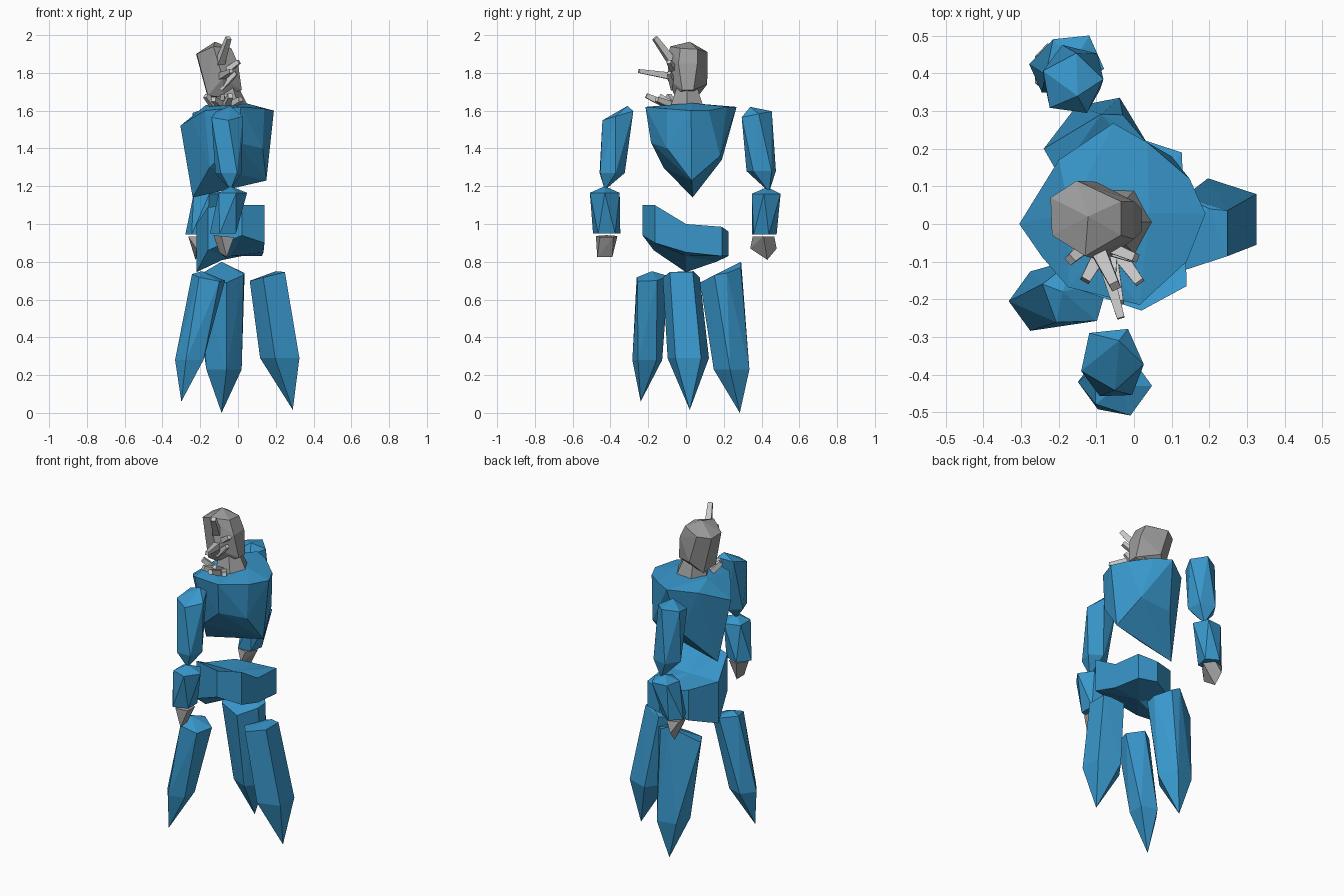
import bpy, bmesh, math
from mathutils import Vector


def material(name, rgb):
    m = bpy.data.materials.new(name)
    m.diffuse_color = (*rgb, 1)
    return m


BLUE = material("blue cloth", (0.04, 0.31, 0.60))
GREY = material("grey skin", (0.33, 0.33, 0.33))
LIGHT = material("light grey", (0.60, 0.60, 0.60))


def finish(name, bm, mat):
    bmesh.ops.recalc_face_normals(bm, faces=bm.faces)
    me = bpy.data.meshes.new(name)
    bm.to_mesh(me)
    bm.free()
    me.materials.append(mat)
    ob = bpy.data.objects.new(name, me)
    bpy.context.collection.objects.link(ob)


def hull(name, pts, mat):
    """Faceted convex solid around the points."""
    bm = bmesh.new()
    for p in pts:
        bm.verts.new(p)
    bmesh.ops.convex_hull(bm, input=bm.verts)
    loose = [v for v in bm.verts if not v.link_faces]
    bmesh.ops.delete(bm, geom=loose, context='VERTS')
    finish(name, bm, mat)


def ring(x, y, z, r, n=5, turn=0, tilt=(0, 0)):
    """Points of an n-gon; tilt slopes it along x and y."""
    out = []
    for i in range(n):
        a = math.radians(turn) + math.tau * i / n
        dx, dy = r * math.cos(a), r * math.sin(a)
        out.append((x + dx, y + dy, z + dx * tilt[0] + dy * tilt[1]))
    return out


# torso: broad shoulders narrowing to a keel
hull("torso", [
    (-.055, .268, 1.62), (.035, .217, 1.62), (.148, .12, 1.6), (.19, .027, 1.6),
    (.14, -.1, 1.61), (.015, -.215, 1.62), (-.175, -.168, 1.6), (-.244, -.088, 1.56),
    (-.305, 0, 1.52), (-.236, .106, 1.56), (-.2, .17, 1.6),
    (-.17, .03, 1.63), (.04, .03, 1.64), (-.1, -.08, 1.63),
    (.15, .03, 1.23), (-.24, .035, 1.14), (.1, .18, 1.36), (-.1, .19, 1.34),
    (.13, -.1, 1.4), (.0, -.185, 1.43), (-.15, -.12, 1.3)], BLUE)

# pelvis: ring of (x, y, top, bottom), lifted on one side
plan = [(.14, -.165, 1.1, .9), (.02, -.23, 1.1, .94), (-.16, -.17, 1.09, .86),
        (-.22, 0, 1.0, .745), (-.13, .16, .985, .8), (.02, .225, .96, .83),
        (.127, .19, .985, .83), (.135, 0, 1.0, .85)]
bm = bmesh.new()
top = [bm.verts.new((x, y, t)) for x, y, t, b in plan]
bot = [bm.verts.new((x, y, b)) for x, y, t, b in plan]
ct, cb = bm.verts.new((-.02, 0, 1.0)), bm.verts.new((-.04, 0, .83))
for i in range(len(plan)):
    j = (i + 1) % len(plan)
    bm.faces.new((top[i], top[j], bot[j], bot[i]))
    bm.faces.new((ct, top[i], top[j]))
    bm.faces.new((cb, bot[j], bot[i]))
finish("pelvis", bm, BLUE)

# limbs: upper ring, lower ring, end points
hull("right_side_leg", ring(.165, -.025, .725, .103, 5, 36, (.25, 0))
     + ring(.232, .012, .29, .115, 5, 36) + [(.29, .02, .016), (.2, .04, .75)], BLUE)
hull("front_left_leg", ring(-.155, -.185, .715, .092, 5, 20, (-.2, .1))
     + ring(-.25, -.205, .28, .083, 5, 36) + [(-.3, -.24, .06), (-.19, -.18, .75)], BLUE)
hull("back_left_leg", [(-.24, .2, .71), (-.2, .13, .71), (-.06, .075, .69), (.03, .15, .73),
                       (.035, .215, .74), (-.03, .29, .77), (-.087, .292, .8)]
     + ring(-.08, .245, .23, .1, 5, 65) + [(-.087, .285, 0), (-.17, .27, .25)], BLUE)
hull("front_upper_arm", ring(-.06, -.355, 1.575, .088, 5, 60, (0, .3))
     + ring(-.05, -.397, 1.27, .073, 5, 20) + [(-.04, -.43, 1.18), (-.04, -.31, 1.625)], BLUE)
hull("back_upper_arm", ring(-.165, .37, 1.58, .085, 5, 10, (0, .2))
     + ring(-.16, .4, 1.28, .082, 5, 40) + [(-.14, .44, 1.17), (-.15, .34, 1.62)], BLUE)
hull("front_forearm", ring(-.035, -.43, 1.165, .083, 5, 0)
     + ring(-.073, -.42, .95, .076, 5, 36) + [(-.04, -.43, 1.2)], BLUE)
hull("back_forearm", ring(-.16, .43, 1.16, .082, 5, 60)
     + ring(-.21, .41, .945, .07, 5, 24) + [(-.16, .43, 1.195)], BLUE)
hull("front_hand", ring(-.07, -.42, .935, .06, 5, 36, (-.1, 0))
     + [(-.06, -.47, .825), (-.07, -.39, .825), (-.1, -.42, .85)], GREY)
hull("back_hand", ring(-.215, .41, .935, .06, 5, 0)
     + [(-.22, .34, .87), (-.23, .48, .87), (-.225, .43, .81)], GREY)

# neck and head leaning to the left
hull("neck", ring(-.045, .005, 1.61, .105, 6, 0) + ring(-.06, .005, 1.73, .06, 6, 0), GREY)
hull("head", [(-.122, .02, 1.965), (-.152, .115, 1.91), (-.222, .07, 1.9),
              (-.218, -.03, 1.9), (-.13, -.085, 1.94), (-.035, -.03, 1.93),
              (-.035, .06, 1.925), (.0, -.04, 1.85), (-.0, .06, 1.85),
              (.02, -.02, 1.71), (.02, .04, 1.71), (-.08, -.1, 1.77),
              (-.1, .112, 1.74), (-.16, -.06, 1.68), (-.16, .06, 1.67),
              (-.08, -.055, 1.67)], GREY)


# thin spikes on the face and collar
def spike(name, a, b, r1, r2):
    a, b = Vector(a), Vector(b)
    q = (b - a).to_track_quat('Z', 'Y')
    pts = [p + q @ Vector(c) for p, r in ((a, r1), (b, r2)) for c in ring(0, 0, 0, r, 4, 45)]
    hull(name, pts, LIGHT)


spikes = [((-.1, -.06, 1.84), (-.05, -.165, 1.985), .03, .018),
          ((-.09, -.06, 1.78), (-.035, -.25, 1.81), .028, .014),
          ((-.09, -.05, 1.79), (.005, -.09, 1.86), .024, .016),
          ((-.09, -.06, 1.72), (-.01, -.09, 1.8), .024, .014),
          ((-.13, -.06, 1.63), (-.17, -.095, 1.68), .024, .018),
          ((-.09, -.08, 1.63), (-.13, -.15, 1.66), .026, .018),
          ((-.06, -.1, 1.63), (-.04, -.21, 1.68), .026, .018),
          ((-.04, -.08, 1.63), (.015, -.155, 1.66), .026, .018),
          ((-.06, -.07, 1.63), (-.06, -.14, 1.68), .024, .016)]
for i, s in enumerate(spikes):
    spike(f"spike_{i + 1}", *s)
